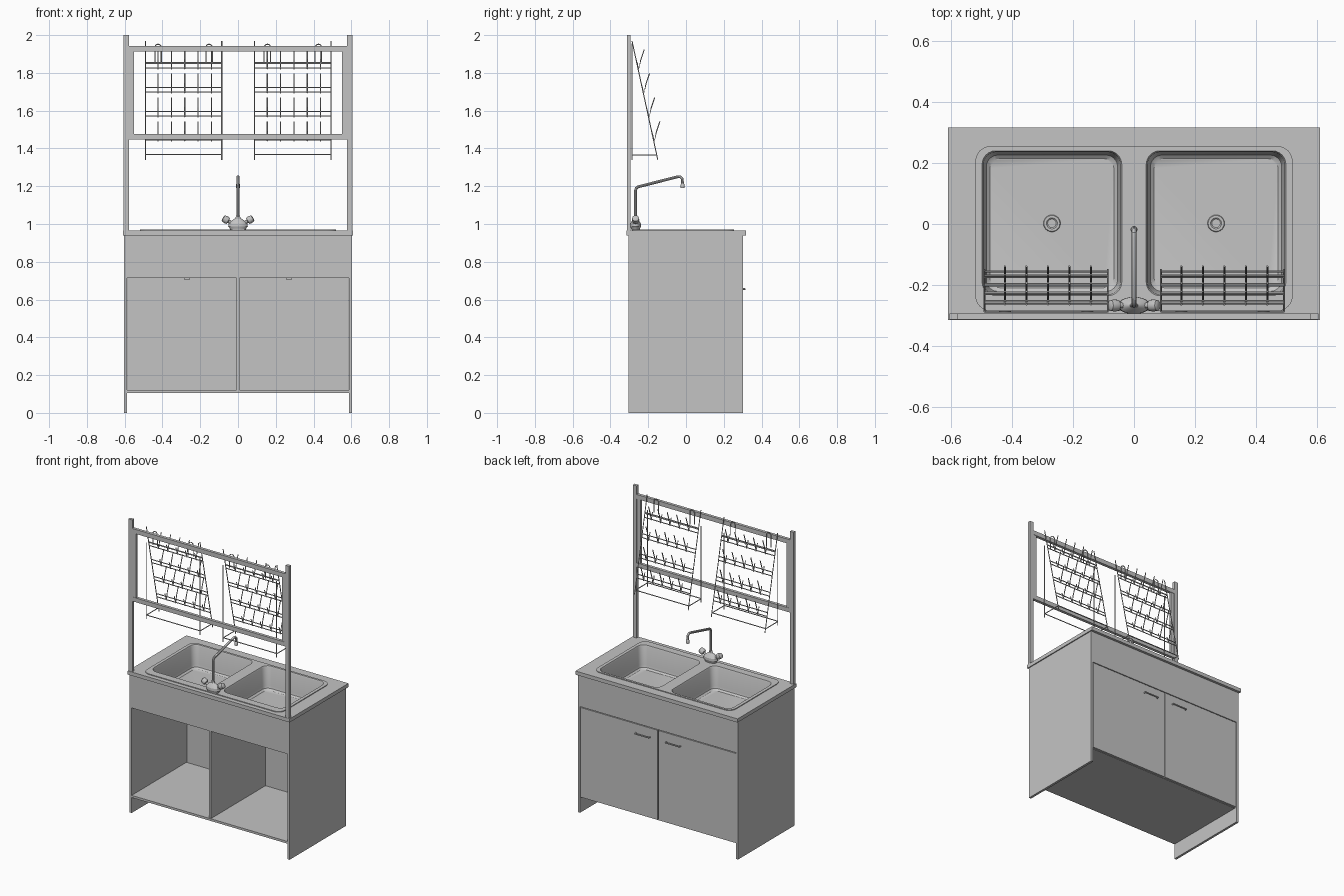
import bpy, bmesh, math
from mathutils import Vector

old = bpy.data.objects.get("Cube")
if old:
    bpy.data.objects.remove(old, do_unlink=True)

grey = bpy.data.materials.new("plain grey")
grey.use_nodes = True
tone = (0.55, 0.55, 0.55, 1)
grey.diffuse_color = tone
grey.node_tree.nodes["Principled BSDF"].inputs["Base Color"].default_value = tone
parts = []


def register(name, data):
    ob = bpy.data.objects.new(name, data)
    bpy.context.collection.objects.link(ob)
    data.materials.append(grey)
    parts.append(ob)
    return ob


def from_bmesh(name, bm):
    bmesh.ops.recalc_face_normals(bm, faces=bm.faces)
    me = bpy.data.meshes.new(name)
    bm.to_mesh(me)
    bm.free()
    return register(name, me)


def box(name, x, y, z):
    """Box from three (low, high) ranges."""
    bm = bmesh.new()
    bmesh.ops.create_cube(bm, size=1)
    for v in bm.verts:
        v.co = [r[0] if c < 0 else r[1] for c, r in zip(v.co, (x, y, z))]
    return from_bmesh(name, bm)


def wires(name, paths, radius, sides=1):
    """Several round wires in one object."""
    cu = bpy.data.curves.new(name, "CURVE")
    cu.dimensions = "3D"
    cu.bevel_depth, cu.bevel_resolution, cu.use_fill_caps = radius, sides, True
    for path in paths:
        sp = cu.splines.new("POLY")
        sp.points.add(len(path) - 1)
        for p, co in zip(sp.points, path):
            p.co = (*co, 1)
    return register(name, cu)


def lathe(name, profile, centre, axis=(0, 0, 1), steps=24):
    """Revolve (radius, height) pairs around an axis."""
    bm = bmesh.new()
    vs = [bm.verts.new((r, 0, h)) for r, h in profile]
    es = [bm.edges.new(pair) for pair in zip(vs, vs[1:])]
    bmesh.ops.spin(bm, geom=vs + es, axis=(0, 0, 1), cent=(0, 0, 0),
                   angle=math.tau, steps=steps, use_duplicate=False)
    bmesh.ops.remove_doubles(bm, verts=bm.verts, dist=0.0001)
    turn = Vector((0, 0, 1)).rotation_difference(Vector(axis)).to_matrix()
    for v in bm.verts:
        v.co = turn @ v.co + Vector(centre)
    return from_bmesh(name, bm)


def rounded(x0, x1, y0, y1, r, n=6):
    """Rounded rectangle outline."""
    pts = []
    corners = ((x1 - r, y1 - r), (x0 + r, y1 - r), (x0 + r, y0 + r), (x1 - r, y0 + r))
    for k, (cx, cy) in enumerate(corners):
        for i in range(n + 1):
            a = math.pi / 2 * (k + i / n)
            pts.append((cx + r * math.cos(a), cy + r * math.sin(a)))
    return pts


def plate(name, outlines, z0, z1):
    """Flat plate whose inner outlines are holes."""
    cu = bpy.data.curves.new(name, "CURVE")
    cu.dimensions, cu.fill_mode, cu.extrude = "2D", "BOTH", (z1 - z0) / 2
    for pts in outlines:
        sp = cu.splines.new("POLY")
        sp.points.add(len(pts) - 1)
        for p, co in zip(sp.points, pts):
            p.co = (*co, 0, 1)
        sp.use_cyclic_u = True
    ob = register(name, cu)
    ob.location.z = (z0 + z1) / 2
    return ob


# Cabinet carcass
box("apron_front", (-0.587, 0.587), (-0.305, -0.29), (0.715, 0.94))
box("apron_back", (-0.587, 0.587), (0.285, 0.3), (0.722, 0.94))
box("bottom_shelf", (-0.587, 0.587), (-0.305, 0.284), (0.105, 0.12))
box("divider", (-0.008, 0.008), (-0.3, 0.284), (0.12, 0.72))
for s, side in ((-1, "right"), (1, "left")):
    def span(a, b):
        return sorted((s * a, s * b))
    box(side + "_panel", span(0.587, 0.603), (-0.305, 0.301), (0, 0.94))
    box(side + "_door", span(0.004, 0.585), (0.285, 0.3), (0.107, 0.717))
    box(side + "_door_catch", span(0.255, 0.285), (0.25, 0.285), (0.706, 0.716))
    wires(side + "_handle", [[(s * 0.062, 0.298, 0.655), (s * 0.065, 0.312, 0.655),
                              (s * 0.165, 0.312, 0.655), (s * 0.168, 0.298, 0.655)]], 0.005, 2)
    # Upright frame
    box(side + "_post", span(0.577, 0.605), (-0.313, -0.293), (0.95, 2))
    box(side + "_frame_strip", span(0.55, 0.577), (-0.311, -0.295), (1.476, 1.912))
for name, z in (("lower_rail", (1.447, 1.476)), ("upper_rail", (1.912, 1.942))):
    box(name, (-0.577, 0.577), (-0.313, -0.293), z)

# Worktop and the low raised rim around the basins
basins = [(-0.498, -0.04), (0.04, 0.498)]
holes = [rounded(a, b, -0.235, 0.24, 0.045) for a, b in basins]
plate("worktop", [[(-0.61, -0.315), (0.61, -0.315), (0.61, 0.317), (-0.61, 0.317)]] + holes,
      0.94, 0.965)
plate("sink_rim", [rounded(-0.52, 0.52, -0.285, 0.255, 0.05)] + holes, 0.965, 0.97)

# Basins: lofted rounded outlines with a closed floor
for (a, b), side in zip(basins, ("right", "left")):
    bm = bmesh.new()
    loops = []
    for inset, z in ((0, 0.97), (0.004, 0.962), (0.01, 0.84), (0.014, 0.825), (0.026, 0.815)):
        ring = rounded(a + inset, b - inset, -0.235 + inset, 0.24 - inset, 0.045 - inset / 2)
        loops.append([bm.verts.new((x, y, z)) for x, y in ring])
    for lo, hi in zip(loops, loops[1:]):
        for i in range(len(lo)):
            j = (i + 1) % len(lo)
            bm.faces.new((lo[i], lo[j], hi[j], hi[i]))
    bm.faces.new(loops[-1])
    ob = from_bmesh(side + "_basin", bm)
    ob.data.flip_normals()
    lathe(side + "_drain", [(0.028, 0), (0.026, 0.004), (0.018, 0.004), (0.014, 0.001), (0, 0.001)],
          ((a + b) / 2, 0.002, 0.815))

# Mixer tap
ty = -0.267
body = lathe("tap_body", [(0, 0), (0.04, 0), (0.042, 0.008), (0.052, 0.02), (0.05, 0.036),
                          (0.03, 0.054), (0.014, 0.064), (0.01, 0.078), (0, 0.078)], (0, 0, 0.967))
body.scale.y = 0.55
body.location.y = ty
for s, side in ((-1, "right"), (1, "left")):
    lathe(side + "_tap_knob", [(0, 0), (0.009, 0), (0.009, 0.028), (0.018, 0.032), (0.02, 0.042),
                               (0.018, 0.06), (0.012, 0.064), (0, 0.064)],
          (s * 0.025, ty, 1.0), (s * 0.85, 0, 0.5), 12)
wires("tap_spout", [[(0, ty, 1.03), (0, ty, 1.178), (0, ty + 0.004, 1.19), (0, ty + 0.014, 1.197),
                     (0, -0.045, 1.25), (0, -0.03, 1.25), (0, -0.02, 1.24), (0, -0.018, 1.2)]],
      0.008, 3)
lathe("tap_nozzle", [(0, 0), (0.011, 0), (0.011, 0.018), (0.008, 0.024), (0, 0.024)],
      (0, -0.018, 1.19))


# Sloping wire drying racks hung on the frame
def slope_y(z):
    return -0.285 + (1.965 - z) * 0.217


for x0, side in ((-0.49, "right"), (0.088, "left")):
    x1 = x0 + 0.404
    frame, pegs, hooks = [], [], []
    for x in (x0, x1):
        frame += [[(x, slope_y(z), z) for z in (1.968, 1.34)],
                  [(x, -0.287, 1.86), (x, -0.287, 1.34)],
                  [(x, -0.287, 1.365), (x, slope_y(1.365), 1.365)]]
    frame += [[(x0, y, 1.367), (x1, y, 1.367)] for y in (-0.287, slope_y(1.367))]
    frame.append([(x0, slope_y(1.855), 1.855), (x1, slope_y(1.855), 1.855)])
    for row in range(4):
        z = 1.826 - row * 0.127
        for h in (z, z + 0.024):
            frame.append([(x0, slope_y(h) + 0.003, h), (x1, slope_y(h) + 0.003, h)])
        for i in range(5):
            x = x0 + 0.067 + i * 0.0705
            y = slope_y(z)
            pegs.append([(x, slope_y(z + 0.045), z + 0.045), (x, y + 0.005, z - 0.005),
                         (x, y + 0.016, z + 0.045), (x, y + 0.034, z + 0.098)])
    for x in (x0 + 0.067, x1 - 0.067):
        arch = [(x + 0.017 * math.cos(a), -0.287, 1.935 + 0.017 * math.sin(a))
                for a in (math.pi * k / 6 for k in range(7))]
        hooks.append([(x + 0.017, -0.287, 1.857)] + arch + [(x - 0.017, -0.287, 1.857)])
    wires(side + "_rack_frame", frame, 0.003)
    wires(side + "_rack_pegs", pegs, 0.0032)
    wires(side + "_rack_hooks", hooks, 0.003)

# Turn curves into meshes and smooth the round parts
bpy.ops.object.select_all(action="DESELECT")
for ob in parts:
    ob.select_set(True)
bpy.context.view_layer.objects.active = parts[0]
bpy.ops.object.convert(target="MESH")
bpy.ops.object.shade_smooth_by_angle(angle=math.radians(35))
